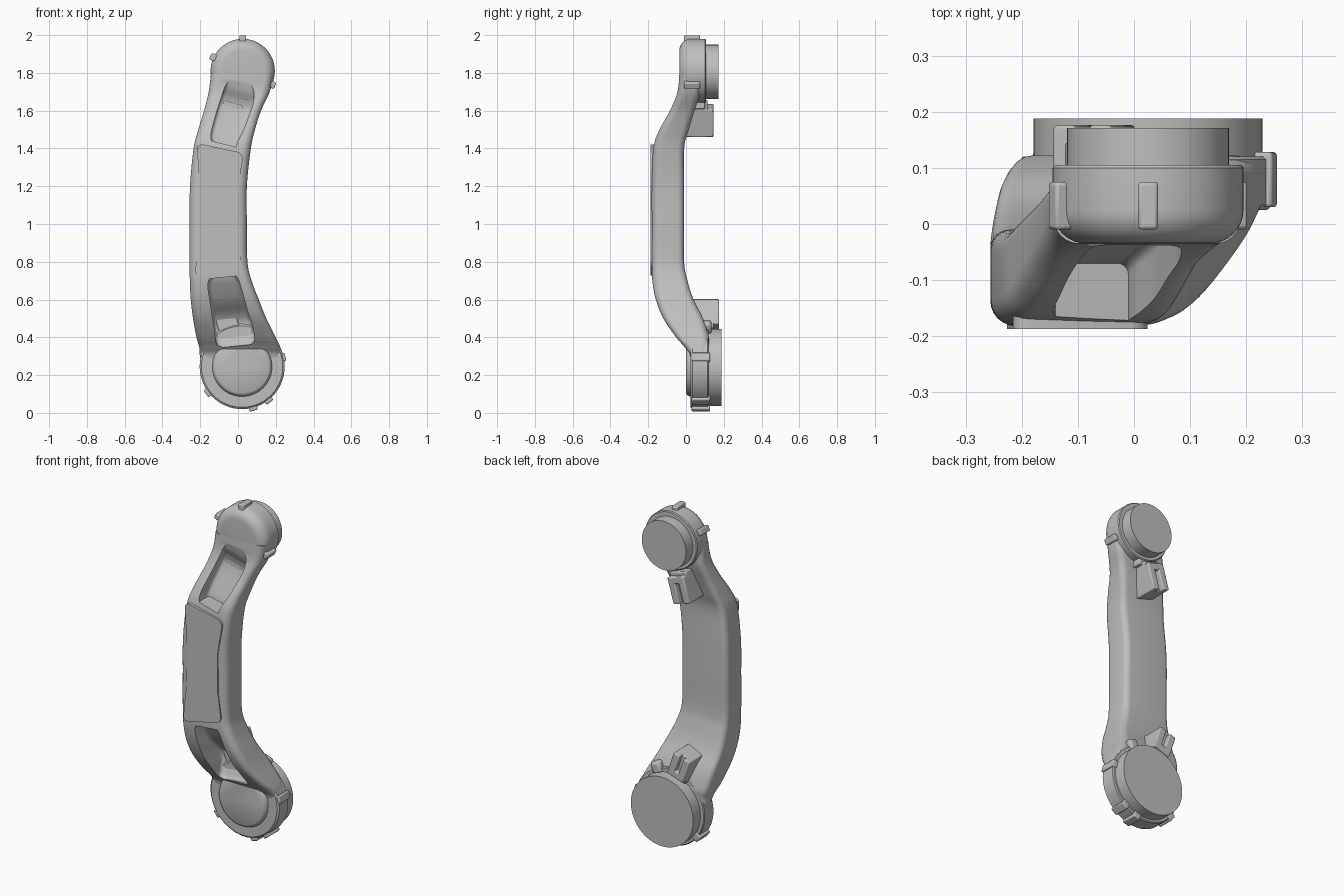
import bpy, bmesh
from math import sin, cos, pi, atan2, radians
from mathutils import Vector

cube = bpy.data.objects.get("Cube")
if cube:
    bpy.data.objects.remove(cube, do_unlink=True)

grey = bpy.data.materials.new("plain_grey")
grey.use_nodes = True
COLOUR = (0.52, 0.52, 0.52, 1)
grey.diffuse_color = COLOUR
for node in grey.node_tree.nodes:
    if node.type == 'BSDF_PRINCIPLED':
        node.inputs["Base Color"].default_value = COLOUR


def finish(name, bm, bevel=0, smooth=True):
    """Turn a bmesh into a named, shaded object."""
    bmesh.ops.recalc_face_normals(bm, faces=bm.faces)
    mesh = bpy.data.meshes.new(name)
    bm.to_mesh(mesh)
    bm.free()
    mesh.materials.append(grey)
    ob = bpy.data.objects.new(name, mesh)
    bpy.context.collection.objects.link(ob)
    if bevel:
        mod = ob.modifiers.new("soft_edges", 'BEVEL')
        mod.width, mod.segments = bevel, 2
    if smooth:
        shade(ob)
    return ob


def shade(ob):
    bpy.ops.object.select_all(action='DESELECT')
    ob.select_set(True)
    bpy.context.view_layer.objects.active = ob
    bpy.ops.object.shade_smooth_by_angle(angle=radians(35))


def skin(rings):
    """Closed tube through rings of equal length."""
    bm = bmesh.new()
    rows = [[bm.verts.new(p) for p in ring] for ring in rings]
    n = len(rows[0])
    for a, b in zip(rows, rows[1:]):
        for i in range(n):
            j = (i + 1) % n
            bm.faces.new((a[i], a[j], b[j], b[i]))
    bm.faces.new(rows[0])
    bm.faces.new(rows[-1])
    return bm


def spline(keys, steps=6):
    """Smooth interpolation of key tuples."""
    pts = [Vector(k) for k in keys]
    pts = [pts[0]] + pts + [pts[-1]]
    out = []
    for a, b, c, d in zip(pts, pts[1:], pts[2:], pts[3:]):
        for s in range(steps):
            t = s / steps
            out.append(0.5 * (2 * b + (c - a) * t + (2 * a - 5 * b + 4 * c - d) * t ** 2
                              + (3 * b - a - 3 * c + d) * t ** 3))
    return out + [pts[-1]]


def loft(keys, front_r, back_r, tilt=0):
    """Rounded box sections; each key is z, left x, right x, front y, back y."""
    rings = []
    for z, x0, x1, y0, y1 in spline(keys):
        ring = []
        for k, (x, y, sx, sy, r) in enumerate(((x1, y1, -1, -1, back_r), (x0, y1, 1, -1, back_r),
                                               (x0, y0, 1, 1, front_r), (x1, y0, -1, 1, front_r))):
            for s in range(7):
                a = pi / 2 * (k + s / 6)
                px = x + sx * r + r * cos(a)
                ring.append((px, y + sy * r + r * sin(a), z + tilt * px))
        rings.append(ring)
    return skin(rings)


def lathe(name, centre, profile, sides=64):
    """Turned part about an axis along y; profile is radius, y."""
    cx, cz = centre
    return finish(name, skin([[(cx + r * cos(2 * pi * i / sides), y, cz + r * sin(2 * pi * i / sides))
                               for i in range(sides)] for r, y in profile]))


def radial_block(name, centre, angle, r0, r1, width, y0, y1, shift=0, bevel=0.006):
    """Box pointing away from a hub centre."""
    d = Vector((cos(angle), 0, sin(angle)))
    side = Vector((-sin(angle), 0, cos(angle)))
    base = Vector((centre[0], 0, centre[1])) + side * shift
    ring = lambda r: [base + d * r + side * s * width / 2 + Vector((0, y, 0))
                      for s, y in ((-1, y0), (1, y0), (1, y1), (-1, y1))]
    return finish(name, skin([ring(r0), ring(r1)]), bevel)


def cut(ob, cutter):
    mod = ob.modifiers.new("pocket", 'BOOLEAN')
    mod.object, mod.operation, mod.solver = cutter, 'DIFFERENCE', 'EXACT'
    bpy.ops.object.select_all(action='DESELECT')
    ob.select_set(True)
    bpy.context.view_layer.objects.active = ob
    bpy.ops.object.modifier_apply(modifier=mod.name)
    shade(ob)


TOP, LOW = (0.025, 1.81), (0.022, 0.245)

# Curved arm from the lower hub up to the upper hub
arm = finish("arm", loft([
    (0.13, -0.165, 0.2, 0.025, 0.12), (0.29, -0.2, 0.235, 0.025, 0.12),
    (0.345, -0.205, 0.225, -0.005, 0.12), (0.4, -0.22, 0.2, -0.052, 0.12),
    (0.5, -0.238, 0.15, -0.12, 0.09), (0.6, -0.25, 0.11, -0.16, 0.04),
    (0.7, -0.255, 0.072, -0.178, 0.008), (0.8, -0.256, 0.05, -0.181, -0.01),
    (1.0, -0.256, 0.047, -0.181, -0.01), (1.2, -0.254, 0.047, -0.181, -0.01),
    (1.4, -0.235, 0.068, -0.173, -0.01), (1.5, -0.21, 0.09, -0.14, 0.015),
    (1.6, -0.18, 0.122, -0.085, 0.045), (1.7, -0.155, 0.168, -0.045, 0.075),
    (1.8, -0.143, 0.19, -0.035, 0.075)], 0.045, 0.035))

# Upper hub: domed cap, flange and round rear pad
dome = [(0.17 - 0.06 * (1 - cos(a)), 0.025 - 0.06 * sin(a)) for a in [pi / 2 * i / 8 for i in range(9)]]
upper_cap = lathe("upper_cap", TOP, [(0.17, 0.078)] + dome)
lathe("upper_flange", TOP, [(0.164, 0.07), (0.17, 0.077), (0.17, 0.1), (0.165, 0.105)])
lathe("upper_pad", (TOP[0], 1.805), [(0.144, 0.09), (0.144, 0.171)])

# Lower hub: rim, raised front boss and round rear pad
lathe("lower_rim", LOW, [(0.215, 0.025), (0.225, 0.034), (0.225, 0.115), (0.22, 0.12)])
lower_boss = lathe("lower_boss", LOW, [(0.16, 0.04), (0.158, 0.022), (0.15, 0.006), (0.14, 0.0)])
lathe("lower_pad", (0.025, 0.24), [(0.204, 0.1), (0.204, 0.188)])

# Front pockets with curved floors
upper_cutter = finish("upper_pocket_cutter", loft([
    (1.405, -0.14, -0.01, -0.3, -0.07), (1.44, -0.143, 0.0, -0.3, -0.06),
    (1.52, -0.125, 0.035, -0.3, -0.03), (1.61, -0.1, 0.065, -0.3, 0.0),
    (1.66, -0.085, 0.08, -0.3, -0.005), (1.71, -0.07, 0.085, -0.3, -0.027),
    (1.77, -0.055, 0.08, -0.3, -0.04)], 0.02, 0.02, -0.25))
lower_cutter = finish("lower_pocket_cutter", loft([
    (0.355, -0.09, 0.07, -0.3, 0.0), (0.38, -0.115, 0.088, -0.3, 0.015),
    (0.46, -0.125, 0.075, -0.3, 0.04), (0.52, -0.135, 0.055, -0.3, 0.02),
    (0.6, -0.147, 0.033, -0.3, -0.05), (0.69, -0.16, 0.008, -0.3, -0.105),
    (0.725, -0.15, -0.01, -0.3, -0.12)], 0.02, 0.025, 0.1))
for part, cutter in ((arm, upper_cutter), (upper_cap, upper_cutter),
                     (arm, lower_cutter), (lower_boss, lower_cutter)):
    cut(part, cutter)
for cutter in (upper_cutter, lower_cutter):
    bpy.data.objects.remove(cutter, do_unlink=True)

# Front grip plate with rounded corners
bm = bmesh.new()
outline = [(-0.218, 1.428), (-0.205, 1.2), (-0.205, 0.95), (-0.23, 0.72),
           (0.022, 0.775), (-0.002, 0.95), (-0.002, 1.18), (0.03, 1.375)]
face = bm.faces.new([bm.verts.new((x, -0.187, z)) for x, z in outline])
corners = [face.verts[i] for i in (0, 3, 4, 7)]
bmesh.ops.bevel(bm, geom=corners, offset=0.035, segments=5, profile=0.5, affect='VERTICES')
bm.faces.ensure_lookup_table()
made = bmesh.ops.extrude_face_region(bm, geom=bm.faces[:])["geom"]
bmesh.ops.translate(bm, verts=[v for v in made if isinstance(v, bmesh.types.BMVert)], vec=(0, 0.03, 0))
finish("grip_plate", bm)

# Small locating tabs around both hubs
for i, deg in enumerate((90, 155, -25)):
    radial_block(f"upper_tab_{i + 1}", TOP, radians(deg), 0.13, 0.189, 0.036, -0.01, 0.075)
for i, (deg, reach) in enumerate(((13, 0.235), (-52, 0.24), (-75, 0.241), (-143, 0.24))):
    radial_block(f"lower_tab_{i + 1}", LOW, radians(deg), 0.18, reach, 0.045, 0.03, 0.128)


# Rear sockets: block with two rails and a closed inner end
def socket(name, centre, direction, r0, r1, y0, y1):
    angle = atan2(direction[1], direction[0])
    radial_block(name + "_base", centre, angle, r0, r1, 0.11, y0, y1 - 0.03)
    for side in (-1, 1):
        radial_block(f"{name}_rail_{'a' if side < 0 else 'b'}", centre, angle,
                     r0 + 0.02, r1, 0.042, y0, y1, side * 0.034)
    radial_block(name + "_end", centre, angle, r0 + 0.02, r0 + 0.06, 0.1, y0, y1)


socket("upper_socket", TOP, (-0.075, -0.26), 0.175, 0.35, 0.0, 0.145)
socket("lower_socket", LOW, (-0.105, 0.31), 0.2, 0.36, 0.03, 0.176)

# Small rear lugs beside the hubs
radial_block("upper_lug", TOP, radians(-92), 0.14, 0.2, 0.06, 0.03, 0.1)
radial_block("lower_lug", LOW, radians(68), 0.19, 0.26, 0.06, 0.08, 0.135, bevel=0.015)
